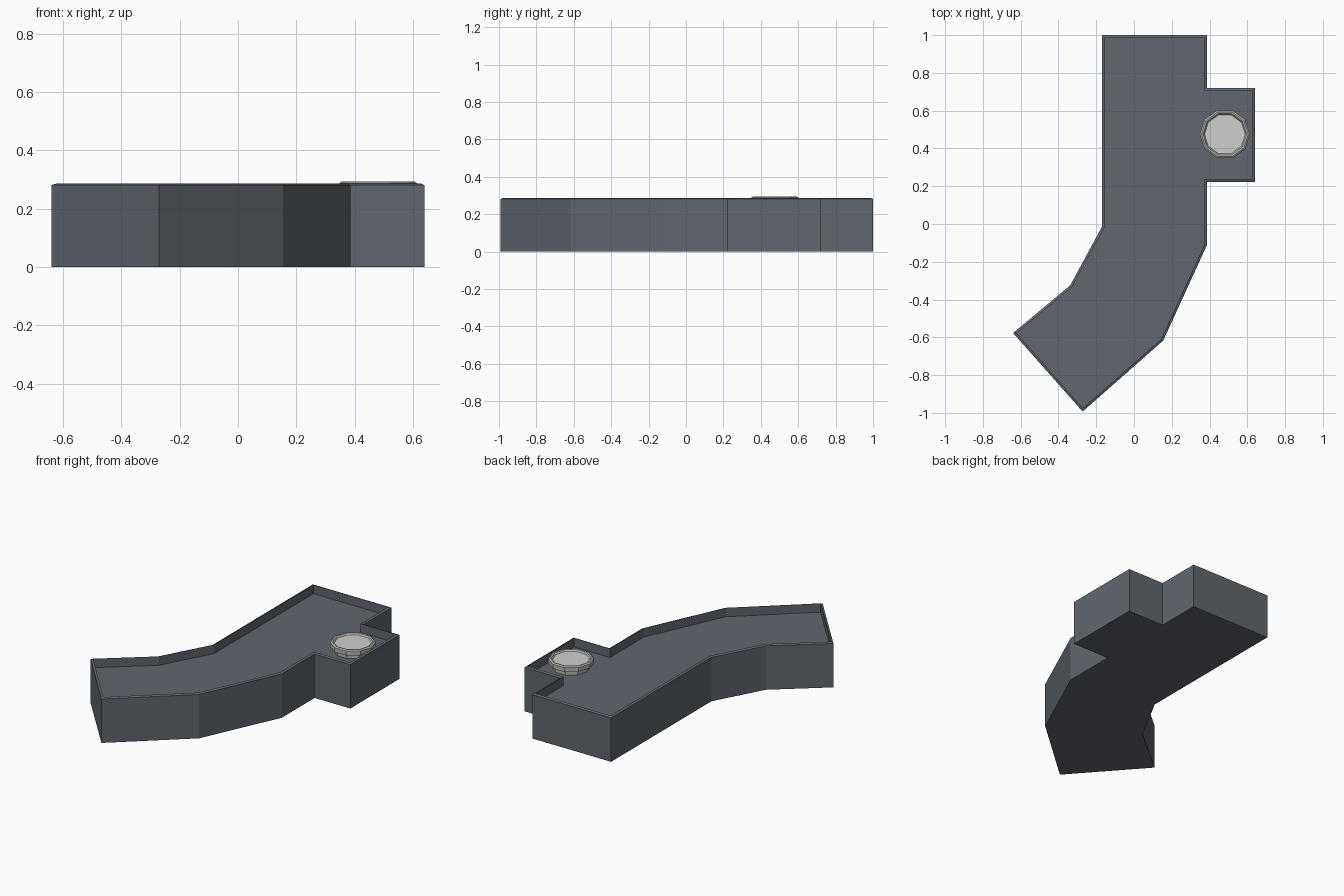
import bpy, bmesh, math
from mathutils import Vector

if "Cube" in bpy.data.objects:
    bpy.data.objects.remove(bpy.data.objects["Cube"])


def material(name, color):
    m = bpy.data.materials.new(name)
    m.diffuse_color = (*color, 1)
    m.use_nodes = True
    m.node_tree.nodes["Principled BSDF"].inputs["Base Color"].default_value = m.diffuse_color
    return m


SLATE = material("slate", (0.115, 0.135, 0.155))
LIGHT = material("light grey", (0.62, 0.62, 0.61))
WARM = material("vent metal", (0.47, 0.465, 0.45))


def inset(pts, d):
    """Mitred inward offset of a counter-clockwise outline."""
    out = []
    for i, p in enumerate(pts):
        a = (p - pts[i - 1]).normalized()
        b = (pts[(i + 1) % len(pts)] - p).normalized()
        na, nb = Vector((-a.y, a.x)), Vector((-b.y, b.x))
        out.append(p + (na + nb) * d / (1 + na.dot(nb)))
    return out


def stack(name, rings, mats, cap=0):
    """Skin (outline, z) rings from bottom to top, capping both ends."""
    bm = bmesh.new()
    loops = [[bm.verts.new((p.x, p.y, z)) for p in pts] for pts, z in rings]
    n = len(loops[0])
    for lo, hi in zip(loops, loops[1:]):
        for i in range(n):
            j = (i + 1) % n
            bm.faces.new((lo[i], lo[j], hi[j], hi[i]))
    bm.faces.new(loops[0][::-1])
    bm.faces.new(loops[-1]).material_index = cap
    me = bpy.data.meshes.new(name)
    bm.to_mesh(me)
    bm.free()
    for m in mats:
        me.materials.append(m)
    ob = bpy.data.objects.new(name, me)
    bpy.context.collection.objects.link(ob)
    return ob


# Bent building with side bay, sloping parapet rim and recessed flat roof
outline = [Vector(p) for p in (
    (-0.17, 1), (-0.17, -0.015), (-0.338, -0.325), (-0.64, -0.577),
    (-0.272, -0.993), (0.155, -0.617), (0.387, -0.11), (0.387, 0.222),
    (0.64, 0.222), (0.64, 0.72), (0.387, 0.72), (0.387, 1))]
inner = inset(outline, 0.013)
stack("building_shell",
      [(outline, 0), (outline, 0.281), (inner, 0.287), (inner, 0.23)], [SLATE])


def ring(r):
    return [Vector((0.481 + r * math.cos(math.tau * i / 10),
                    0.475 + r * math.sin(math.tau * i / 10))) for i in range(10)]


# Ten-sided roof vent: stem, overhanging brim and recessed lid
stack("roof_vent",
      [(ring(0.112), 0.228), (ring(0.112), 0.254), (ring(0.133), 0.26),
       (ring(0.133), 0.288), (ring(0.124), 0.294), (ring(0.115), 0.292),
       (ring(0.108), 0.283)], [WARM, LIGHT], cap=1)
